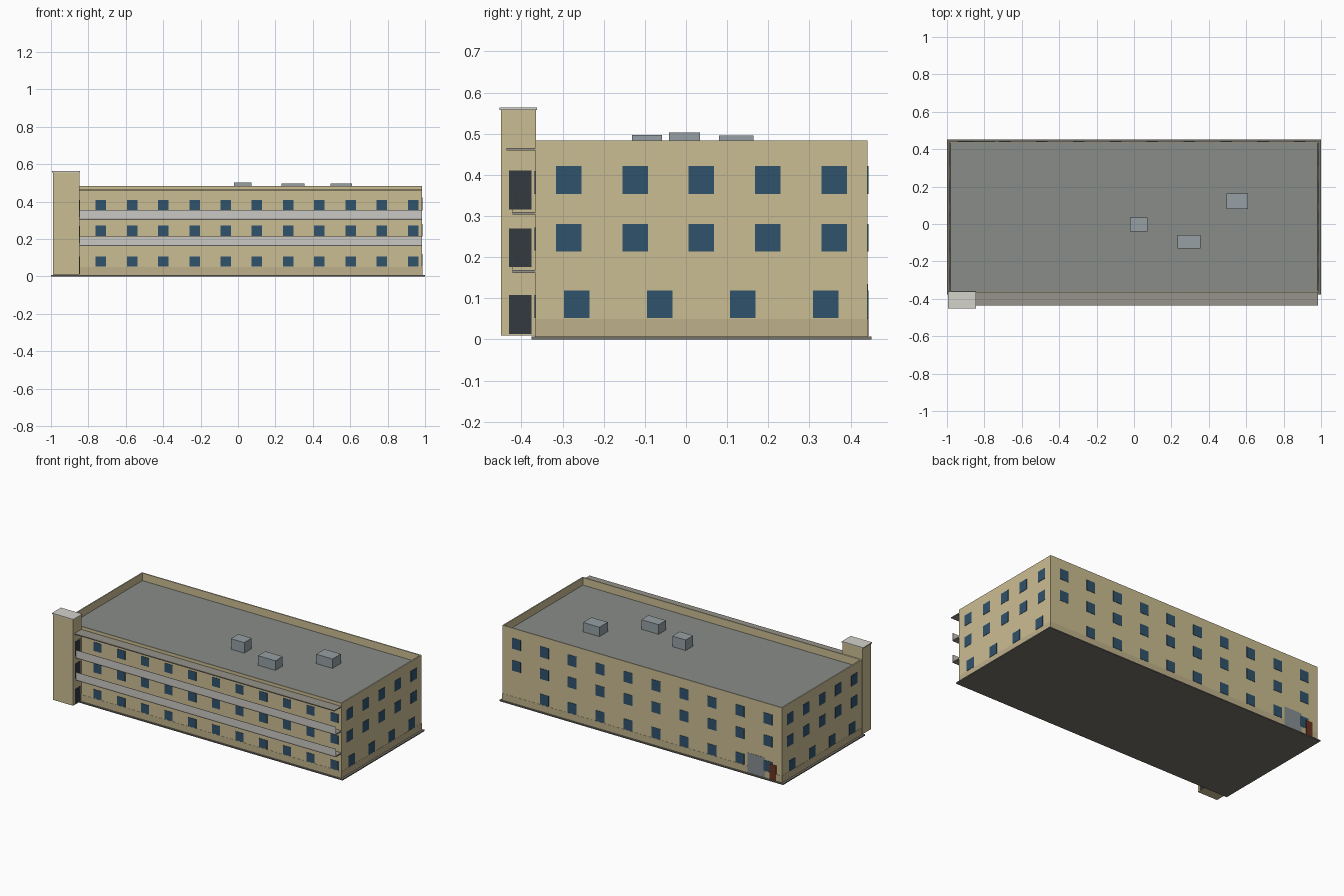
import bpy, bmesh
from mathutils import Vector

if "Cube" in bpy.data.objects:
    bpy.data.objects.remove(bpy.data.objects["Cube"])


def mat(name, r, g, b):
    lin = [((c / 255 + 0.055) / 1.055) ** 2.4 for c in (r, g, b)]
    m = bpy.data.materials.new(name)
    m.diffuse_color = (*lin, 1)
    m.use_nodes = True
    m.node_tree.nodes["Principled BSDF"].inputs["Base Color"].default_value = m.diffuse_color
    return m


WALL = mat("wall", 203, 189, 146)
PLINTH = mat("plinth", 190, 176, 138)
GLASS = mat("window_blue", 48, 82, 108)
DARK = mat("dark_opening", 52, 58, 62)
ROOF = mat("roof_grey", 138, 140, 138)
SLAB = mat("slab_grey", 150, 147, 138)
BASE = mat("base_grey", 118, 114, 106)
RAIL = mat("rail_grey", 203, 200, 196)
CAP = mat("cap_light", 212, 210, 202)
COPING = mat("coping", 222, 216, 192)
UNIT = mat("unit_grey", 150, 160, 165)
PANEL = mat("entrance_glass", 135, 142, 145)
DOOR = mat("door_brown", 105, 52, 32)


def boxes(name, spans, material):
    """One object made of boxes, each (x0, x1, y0, y1, z0, z1)."""
    bm = bmesh.new()
    for x0, x1, y0, y1, z0, z1 in spans:
        vs = bmesh.ops.create_cube(bm, size=1)["verts"]
        for v in vs:
            v.co = Vector((x1 if v.co.x > 0 else x0,
                           y1 if v.co.y > 0 else y0,
                           z1 if v.co.z > 0 else z0))
    me = bpy.data.meshes.new(name)
    bm.to_mesh(me)
    bm.free()
    me.materials.append(material)
    ob = bpy.data.objects.new(name, me)
    bpy.context.collection.objects.link(ob)
    return ob


X, Y0, Y1, TOP = 0.985, -0.366, 0.441, 0.484
E = 0.002  # how far thin panels stand off the walls

# Main block with a sunken flat roof inside a parapet
body = boxes("building_body", [(-X, X, Y0, Y1, 0.007, TOP)], WALL)
body.data.materials.append(ROOF)
body.data.materials.append(COPING)
bm = bmesh.new()
bm.from_mesh(body.data)
top = max(bm.faces, key=lambda f: f.calc_center_median().z)
rim = bmesh.ops.inset_region(bm, faces=[top], thickness=0.011)["faces"]
for f in rim:
    f.material_index = 2
ext = bmesh.ops.extrude_discrete_faces(bm, faces=[top])["faces"][0]
ext.material_index = 1
bmesh.ops.translate(bm, verts=ext.verts, vec=(0, 0, -0.048))
bm.to_mesh(body.data)
bm.free()

# Ground slab and plinth band
boxes("base_slab", [(-1, 1, -0.376, 0.451, 0, 0.007)], BASE)
boxes("plinth_band", [(-X - 0.001, X + 0.001, Y0 - 0.001, Y1 + 0.001, 0.007, 0.05)], PLINTH)

# Front windows
rows = [(0.052, 0.108), (0.216, 0.272), (0.353, 0.409)]
boxes("front_windows", [(x - 0.028, x + 0.028, Y0 - E, Y0, a, b)
                        for a, b in rows
                        for x in (-0.733 + 0.1669 * i for i in range(11))], GLASS)

# Side windows: four on the ground floor, five above
side_rows = [(0.052, 0.119, 4), (0.214, 0.281, 5), (0.354, 0.422, 5)]
for name, xa, xb in (("right_windows", X, X + E), ("left_windows", -X - E, -X)):
    spans = []
    for a, b, n in side_rows:
        for i in range(n):
            y = Y0 + (Y1 - Y0) * (i + 0.5) / n
            spans.append((xa, xb, y - 0.031, y + 0.031, a, b))
    boxes(name, spans, GLASS)

# Back windows: the ground floor lacks the one at the +x end
boxes("back_windows", [(x - 0.031, x + 0.031, Y1, Y1 + E, a, b)
                       for k, (a, b, _) in enumerate(side_rows)
                       for x in (-X + 0.197 * (i + 0.5) for i in range(9 if k == 0 else 10))], GLASS)

# Back entrance
boxes("entrance_panel", [(-0.865, -0.742, Y1, Y1 + 0.0015, 0.008, 0.135)], PANEL)
boxes("entrance_door", [(-0.945, -0.9, Y1, Y1 + 0.003, 0.008, 0.105)], DOOR)

# Stair tower with cap and doorways onto the balconies
boxes("stair_tower", [(-0.99, -0.848, -0.449, Y0 + 0.001, 0.01, 0.557)], WALL)
boxes("tower_cap", [(-0.995, -0.844, -0.453, -0.362, 0.557, 0.563)], CAP)
boxes("tower_doorways", [(-0.849, -0.846, -0.43, -0.376, a, b)
                         for a, b in ((0.013, 0.108), (0.176, 0.269), (0.316, 0.41))], DARK)

# Balconies with railings, and the canopy above
floors = (0.162, 0.303)
boxes("balcony_slabs", [(-0.848, X, -0.422, Y0, z, z + 0.007) for z in floors], SLAB)
boxes("balcony_rails", [(-0.848, X, -0.422, -0.42, z + 0.007, z + 0.052) for z in floors], RAIL)
boxes("canopy", [(-0.848, X, -0.436, Y0, 0.459, 0.465)], SLAB)

# Rooftop units
boxes("rooftop_units", [(-0.022, 0.073, -0.041, 0.034, 0.436, 0.503),
                        (0.233, 0.356, -0.131, -0.058, 0.436, 0.497),
                        (0.495, 0.61, 0.08, 0.164, 0.436, 0.496)], UNIT)
